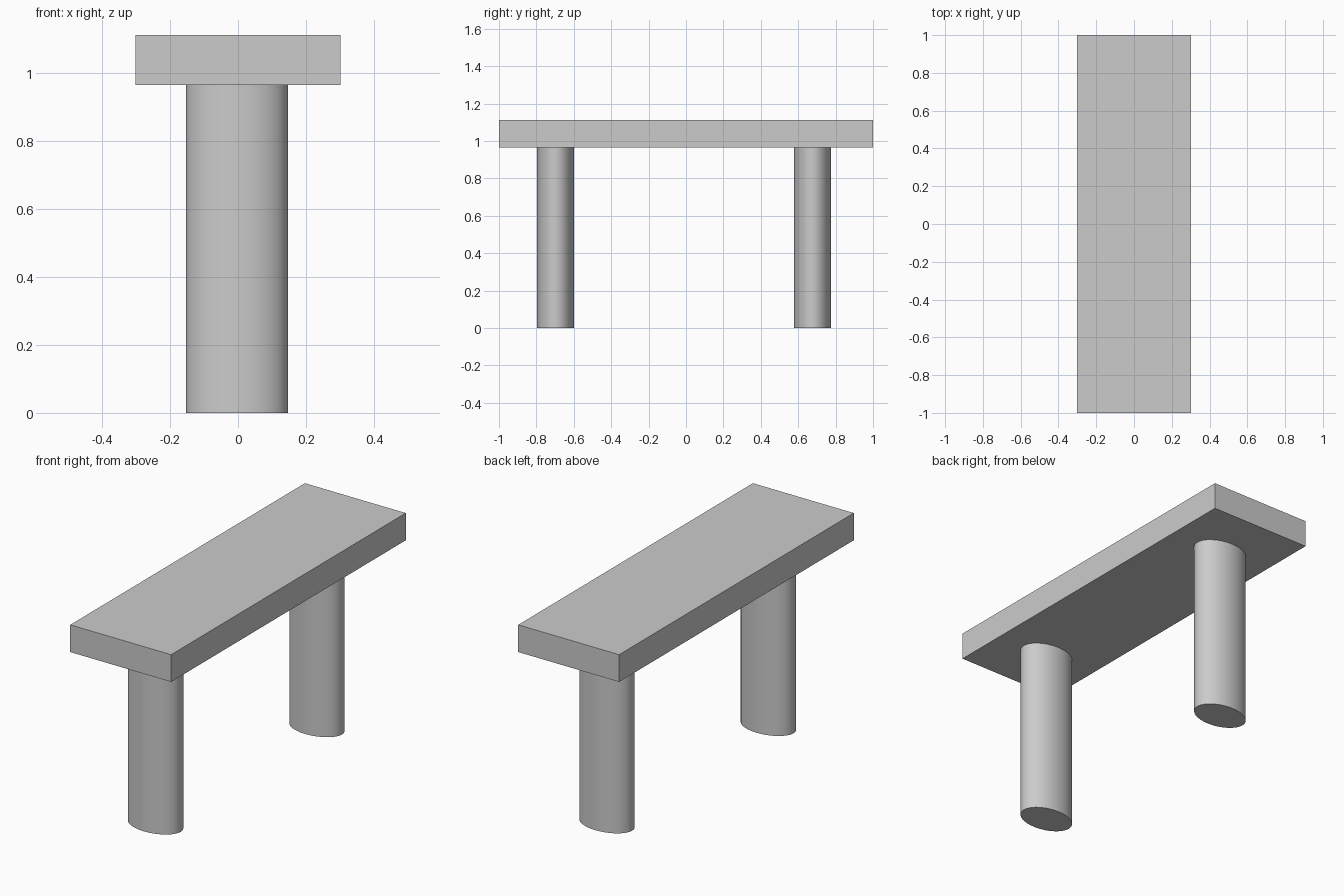
import bpy

if "Cube" in bpy.data.objects:
    bpy.data.objects.remove(bpy.data.objects["Cube"], do_unlink=True)

# Plain grey for the whole bench
GREY = (0.6, 0.6, 0.6, 1)
grey = bpy.data.materials.new("plain grey")
grey.use_nodes = True
grey.diffuse_color = GREY
grey.node_tree.nodes["Principled BSDF"].inputs["Base Color"].default_value = GREY

TOP_Z, SEAT_Z = 1.112, 0.965


def finish(name, size):
    obj = bpy.context.object
    obj.name = name
    obj.scale = size
    bpy.ops.object.transform_apply(location=False, rotation=False, scale=True)
    obj.data.materials.append(grey)
    return obj


# Seat slab
bpy.ops.mesh.primitive_cube_add(size=1, location=(0, 0, (TOP_Z + SEAT_Z) / 2))
finish("seat", (0.602, 2, TOP_Z - SEAT_Z))

# Oval legs
for name, y in (("front_leg", -0.698), ("back_leg", 0.677)):
    bpy.ops.mesh.primitive_cylinder_add(vertices=64, radius=1, depth=1,
                                        location=(-0.003, y, SEAT_Z / 2))
    finish(name, (0.15, 0.099, SEAT_Z))
    bpy.ops.object.shade_smooth_by_angle()
